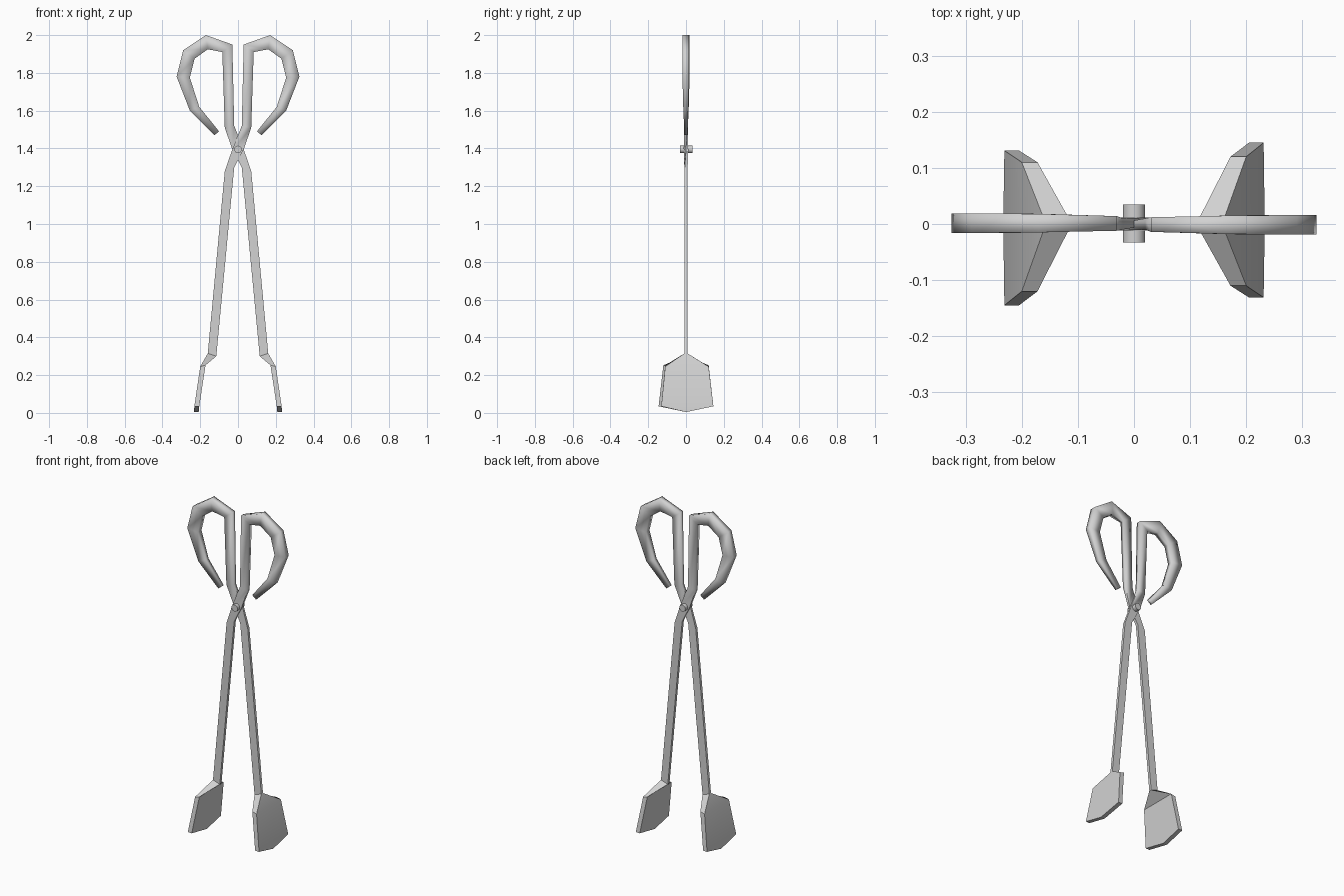
import bpy
import bmesh
import math

if "Cube" in bpy.data.objects:
    bpy.data.objects.remove(bpy.data.objects["Cube"], do_unlink=True)

GREY = (0.64, 0.64, 0.64, 1)
steel = bpy.data.materials.new("grey steel")
steel.use_nodes = True
steel.diffuse_color = GREY
steel.node_tree.nodes["Principled BSDF"].inputs["Base Color"].default_value = GREY

# Stations along one half: edge a (x, z), edge b (x, z), back and front depth
PADDLE_AND_ARM = [
    ((0.233, 0.005), (0.208, 0.005), 0.003, -0.003),
    ((0.231, 0.035), (0.205, 0.035), 0.145, -0.131),
    ((0.200, 0.245), (0.172, 0.252), 0.120, -0.110),
    ((0.160, 0.315), (0.115, 0.300), 0.008, -0.008),
    ((0.070, 1.280), (0.020, 1.300), 0.008, -0.008),
]
LAP_JOINT = [
    ((0.032, 1.390), (-0.032, 1.400), 0.012, 0.000),
]
HANDLE = [
    ((-0.020, 1.520), (-0.070, 1.510), 0.010, -0.010),
    ((-0.030, 1.950), (-0.083, 1.910), 0.014, -0.012),
    ((-0.170, 2.000), (-0.160, 1.925), 0.018, -0.015),
    ((-0.290, 1.920), (-0.230, 1.875), 0.019, -0.016),
    ((-0.325, 1.780), (-0.255, 1.775), 0.019, -0.016),
    ((-0.255, 1.600), (-0.205, 1.620), 0.014, -0.012),
    ((-0.125, 1.470), (-0.100, 1.490), 0.008, -0.008),
]


def finish(name, bm):
    """Recalculate normals, shade smooth by angle and link the part."""
    bmesh.ops.recalc_face_normals(bm, faces=bm.faces)
    for face in bm.faces:
        face.smooth = True
    for edge in bm.edges:
        # The grip loops are soft all round; other corners stay crisp
        grip = min(v.co.z for v in edge.verts) > 1.45
        edge.smooth = grip or edge.calc_face_angle(0) < math.radians(40)
    mesh = bpy.data.meshes.new(name)
    bm.to_mesh(mesh)
    bm.free()
    mesh.materials.append(steel)
    obj = bpy.data.objects.new(name, mesh)
    bpy.context.collection.objects.link(obj)
    return obj


def make_half(name, side):
    """Loft a four-sided bar; side -1 turns it half a turn about z."""
    bm = bmesh.new()
    rings = []
    for (ax, az), (bx, bz), back, front in PADDLE_AND_ARM + LAP_JOINT + HANDLE:
        corners = [(ax, front, az), (ax, back, az), (bx, back, bz), (bx, front, bz)]
        rings.append([bm.verts.new((x * side, y * side, z)) for x, y, z in corners])
    for low, high in zip(rings, rings[1:]):
        for k in range(4):
            n = (k + 1) % 4
            bm.faces.new((low[k], low[n], high[n], high[k]))
    bm.faces.new(rings[0])
    bm.faces.new(rings[-1])
    finish(name, bm)


make_half("left_paddle_half", 1)
make_half("right_paddle_half", -1)

# Pivot pin through the lap joint
bm = bmesh.new()
bmesh.ops.create_cone(bm, cap_ends=True, segments=16, radius1=0.02, radius2=0.02, depth=0.068)
pin = finish("pivot_pin", bm)
pin.rotation_euler.x = math.pi / 2
pin.location = (0, 0.001, 1.395)
